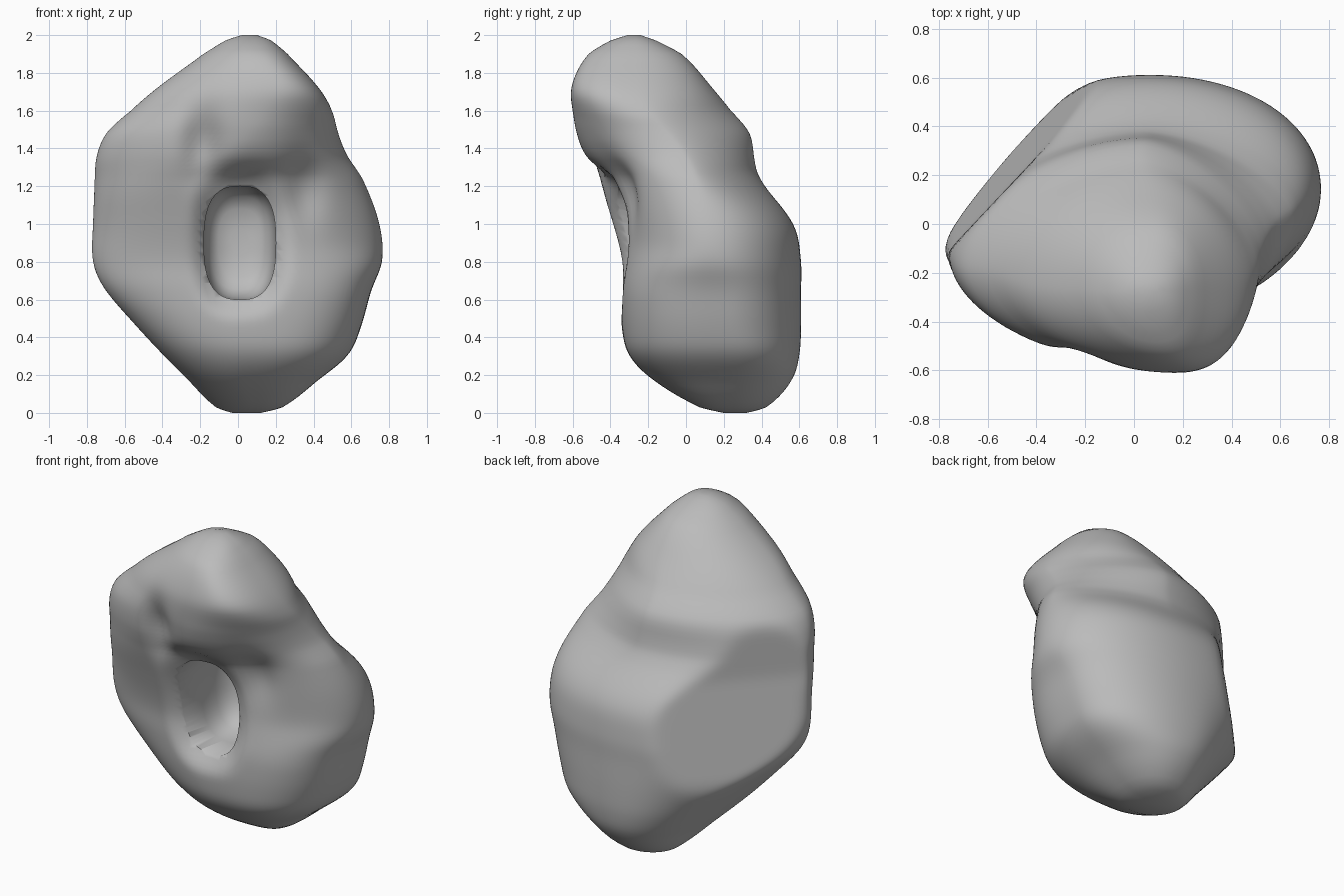
import bpy, bmesh, math

if "Cube" in bpy.data.objects:
    bpy.data.objects.remove(bpy.data.objects["Cube"])

# Rock cross-sections: z, left x, right x, front y, back y,
# then where those extremes sit: front x, back x, left y, right y
SECTIONS = [
    (0.00, -.03, .12, .20, .32, .05, .05, .26, .26),
    (0.03, -.12, .24, .07, .43, .08, .08, .25, .25),
    (0.17, -.26, .42, -.17, .56, .03, .10, .10, .25),
    (0.30, -.39, .58, -.30, .60, .05, .08, .00, .25),
    (0.45, -.53, .65, -.34, .61, .02, .07, -.05, .22),
    (0.66, -.71, .71, -.35, .61, .00, .06, -.10, .20),
    (0.80, -.77, .765, -.35, .61, -.05, .06, -.10, .15),
    (1.00, -.77, .75, -.39, .57, -.18, .06, -.10, .12),
    (1.24, -.76, .66, -.47, .39, -.22, .05, -.12, .05),
    (1.36, -.75, .58, -.54, .36, -.05, .05, -.15, .00),
    (1.48, -.70, .53, -.58, .34, .05, .03, -.18, -.10),
    (1.60, -.57, .50, -.60, .24, .10, .03, -.20, -.20),
    (1.72, -.43, .43, -.61, .14, .18, .05, -.25, -.28),
    (1.90, -.18, .26, -.52, -.02, .10, .08, -.27, -.27),
    (1.97, -.07, .18, -.40, -.16, .06, .06, -.28, -.28),
    (2.00, .02, .10, -.31, -.24, .06, .06, -.27, -.27),
]
SIDES = 128

# Soft grooves on the front: x, z, width, height, depth
GROOVES = [(-.19, 1.42, .09, .17, .09), (.34, 1.18, .10, .18, .06),
           (.01, 1.25, .20, .08, .04)]


def smoothstep(a, b, v):
    t = min(max((v - a) / (b - a), 0), 1)
    return t * t * (3 - 2 * t)


def roundness(right, back, z):
    """Corner exponent of each quadrant: 2 is an ellipse, more is boxier."""
    upper = smoothstep(1.05, 1.3, z) - smoothstep(1.55, 1.75, z)
    if back:
        return 2.1 - (.55 if right else .3) * upper
    if right:
        return 2 + .8 * (1 - smoothstep(.6, .9, z)) + .5 * smoothstep(1.5, 1.72, z)
    return 2 - .15 * smoothstep(1.1, 1.3, z)


def ring(section):
    """Four quarter superellipses through the extreme points of a section."""
    z, x0, x1, y0, y1, xf, xb, yl, yr = section
    pts = []
    for i in range(SIDES):
        a = 2 * math.pi * i / SIDES
        c, s = math.cos(a), math.sin(a)
        e = 2 / roundness(c >= 0, s >= 0, z)
        mx, ym = (xb, y1) if s >= 0 else (xf, y0)
        my, xm = (yr, x1) if c >= 0 else (yl, x0)
        x = mx + (xm - mx) * abs(c) ** e
        y = my + (ym - my) * abs(s) ** e
        # Flat back left side, leaning in towards the top
        limit = .57 - .15 * min(max(0, z - .55), .6)
        over = max(0, -.729 * x + .685 * y - limit)
        pts.append((x + .729 * over, y - .685 * over, z))
    return pts


def between(i, t):
    """Smooth blend from section i to section i + 1."""
    p = SECTIONS
    a, b = p[i], p[i + 1]
    prev, nxt = p[max(i - 1, 0)], p[min(i + 2, len(p) - 1)]
    dz = b[0] - a[0]
    out = [a[0] + dz * t]
    for k in range(1, 9):
        ta = dz * (b[k] - prev[k]) / (b[0] - prev[0])
        tb = dz * (nxt[k] - a[k]) / (nxt[0] - a[0])
        out.append((2*t**3 - 3*t**2 + 1) * a[k] + (t**3 - 2*t**2 + t) * ta
                   + (3*t**2 - 2*t**3) * b[k] + (t**3 - t**2) * tb)
    return out


def loft(rings):
    """Closed tube through equal rings of points."""
    bm = bmesh.new()
    vs = [[bm.verts.new(p) for p in r] for r in rings]
    n = len(vs[0])
    for r0, r1 in zip(vs, vs[1:]):
        for i in range(n):
            j = (i + 1) % n
            bm.faces.new((r0[i], r0[j], r1[j], r1[i]))
    bm.faces.new(vs[0][::-1])
    bm.faces.new(vs[-1])
    return bm, vs


def finish(name, bm):
    bmesh.ops.recalc_face_normals(bm, faces=bm.faces)
    mesh = bpy.data.meshes.new(name)
    bm.to_mesh(mesh)
    bm.free()
    obj = bpy.data.objects.new(name, mesh)
    bpy.context.collection.objects.link(obj)
    return obj


# Rock body
levels = []
for i in range(len(SECTIONS) - 1):
    n = max(2, math.ceil((SECTIONS[i + 1][0] - SECTIONS[i][0]) / 0.03))
    levels += [between(i, k / n) for k in range(n)]
levels.append(SECTIONS[-1])
bm, rows = loft([ring(s) for s in levels])
inner = [v for r in rows[2:-2] for v in r]


def soften(times):
    for _ in range(times):
        bmesh.ops.smooth_vert(bm, verts=inner, factor=0.5,
                              use_axis_x=True, use_axis_y=True, use_axis_z=False)


# Front grooves and the sunken lip around the hollow
soften(3)
for r in rows:
    for v in r[SIDES // 2 + 1:]:
        x, y, z = v.co
        for gx, gz, w, h, depth in GROOVES:
            y += depth * math.exp(-((x - gx) / w) ** 2 - ((z - gz) / h) ** 2)
        d = ((abs(x - .01) / .19) ** 2.7 + (abs(z - .9) / .30) ** 2.7) ** (1 / 2.7)
        v.co.y = y + .09 * (1 - smoothstep(.8, 1.4, d))
soften(2)
rock = finish("rock", bm)

# Deep oval hollow: rounded cutter pushed in from the front
HOLLOW = [(-.75, 1), (-.1, 1), (.02, .95), (.09, .82), (.125, .6), (.14, .25)]
cut_rings = []
for y, k in HOLLOW:
    pts = []
    for i in range(48):
        a = 2 * math.pi * i / 48
        c, s = math.cos(a), math.sin(a)
        pts.append((.01 + .19 * k * math.copysign(abs(c) ** .75, c), y,
                    .90 + .30 * k * math.copysign(abs(s) ** .75, s)))
    cut_rings.append(pts)
cutter = finish("hollow_cutter", loft(cut_rings)[0])
cutter.hide_render = True

cut = rock.modifiers.new("hollow", 'BOOLEAN')
cut.operation = 'DIFFERENCE'
cut.solver = 'EXACT'
cut.object = cutter
bpy.context.view_layer.objects.active = rock
rock.select_set(True)
bpy.ops.object.modifier_apply(modifier="hollow")
bpy.data.objects.remove(cutter)

# Plain stone colour
stone = bpy.data.materials.new("stone_grey")
stone.diffuse_color = (.5, .5, .5, 1)
stone.use_nodes = True
stone.node_tree.nodes["Principled BSDF"].inputs["Base Color"].default_value = stone.diffuse_color
rock.data.materials.clear()
rock.data.materials.append(stone)
bpy.ops.object.shade_smooth_by_angle(angle=math.radians(60))
